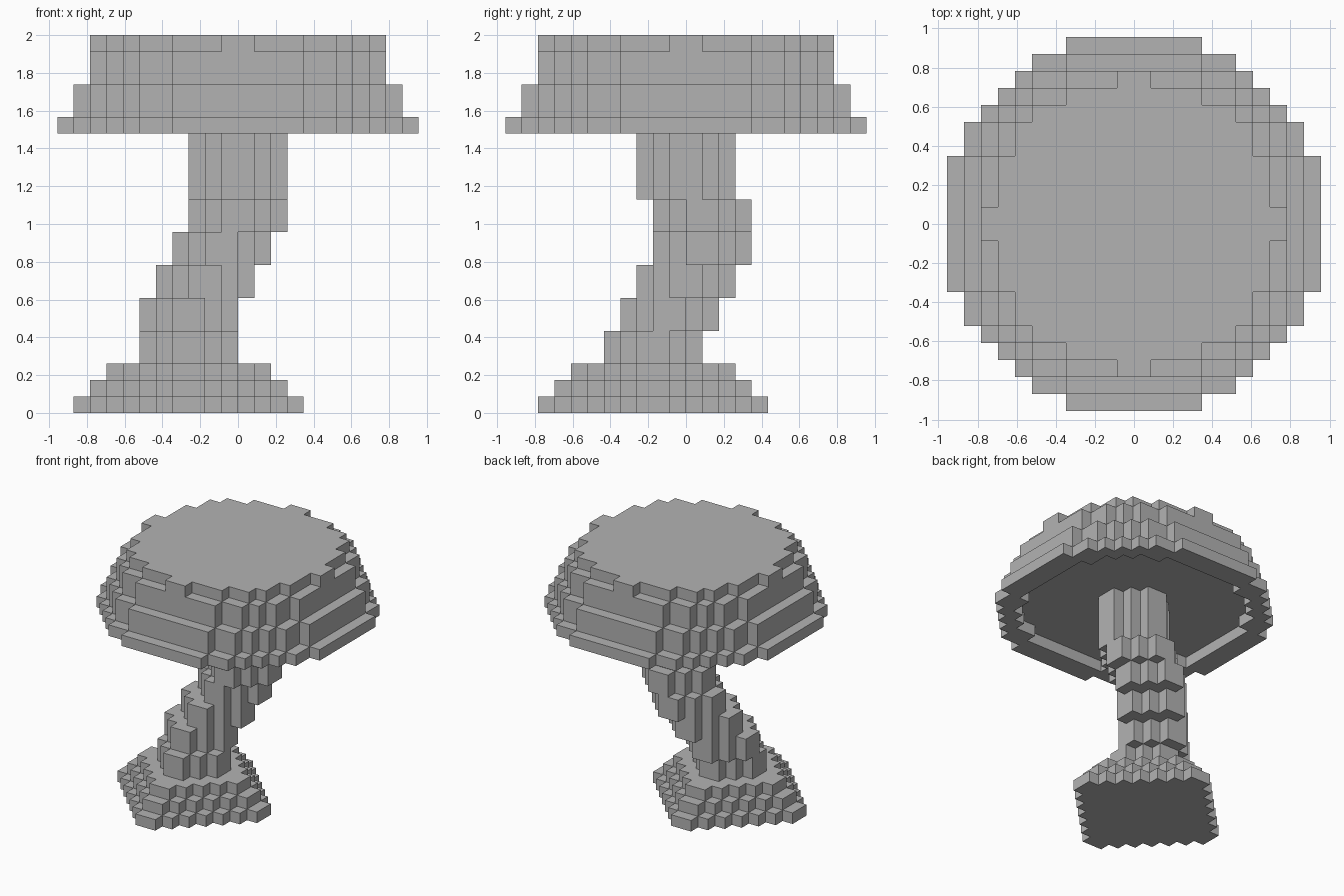
import bpy, bmesh, math
from mathutils import Vector

cube = bpy.data.objects.get("Cube")
if cube:
    bpy.data.objects.remove(cube, do_unlink=True)

UNIT = 2 / 23  # edge length of one block

grey = bpy.data.materials.new("light_grey")
grey.use_nodes = True
grey.diffuse_color = (0.45, 0.45, 0.45, 1)
grey.node_tree.nodes["Principled BSDF"].inputs["Base Color"].default_value = grey.diffuse_color


def blocks(z0, z1, inside, cx=0, cy=0):
    """Blocks of a horizontal slab whose centres pass the inside test."""
    span = range(-12, 12)
    return {(x + cx, y + cy, z) for z in range(z0, z1) for x in span for y in span
            if inside(abs(x + 0.5), abs(y + 0.5))}


def disc(r2):
    return lambda x, y: x * x + y * y < r2


def diamond(r):
    return lambda x, y: x + y <= r


# Cap: stacked discs over a hollowed rim
cap = blocks(17, 18, disc(125)) - blocks(17, 18, disc(89))
for z0, z1, r2 in ((18, 20, 106), (20, 22, 89), (22, 23, 74)):
    cap |= blocks(z0, z1, disc(r2))

# Stem: leaning pile of diamond sections
stem = set()
for z0, z1, cx, cy in ((3, 5, -3, -2), (5, 7, -3, -1), (7, 9, -2, 0),
                       (9, 11, -1, 1), (11, 13, 0, 1), (13, 18, 0, 0)):
    stem |= blocks(z0, z1, diamond(3), cx, cy)

# Base: three shrinking diamond steps
base = set()
for z in range(3):
    base |= blocks(z, z + 1, diamond(7 - z), -3, -2)

solid = cap | stem | base


def build(name, cells):
    """Skin the outer sides of the blocks and merge flat areas."""
    bm = bmesh.new()
    for cell in cells:
        centre = Vector(cell) + Vector((0.5, 0.5, 0.5))
        for axis in range(3):
            for sign in (-1, 1):
                n = Vector((0, 0, 0))
                n[axis] = sign
                if tuple(int(a + b) for a, b in zip(cell, n)) in solid:
                    continue
                u = Vector((n.y, n.z, n.x))
                v = n.cross(u)
                corners = [(-1, -1), (1, -1), (1, 1), (-1, 1)]
                bm.faces.new([bm.verts.new((centre + (n + u * a + v * b) / 2) * UNIT)
                              for a, b in corners])
    bmesh.ops.remove_doubles(bm, verts=bm.verts, dist=UNIT / 100)
    bmesh.ops.dissolve_limit(bm, angle_limit=math.radians(1), verts=bm.verts, edges=bm.edges)
    mesh = bpy.data.meshes.new(name)
    bm.to_mesh(mesh)
    bm.free()
    mesh.materials.append(grey)
    bpy.context.collection.objects.link(bpy.data.objects.new(name, mesh))


for name, cells in (("cap", cap), ("stem", stem), ("base", base)):
    build(name, cells)
